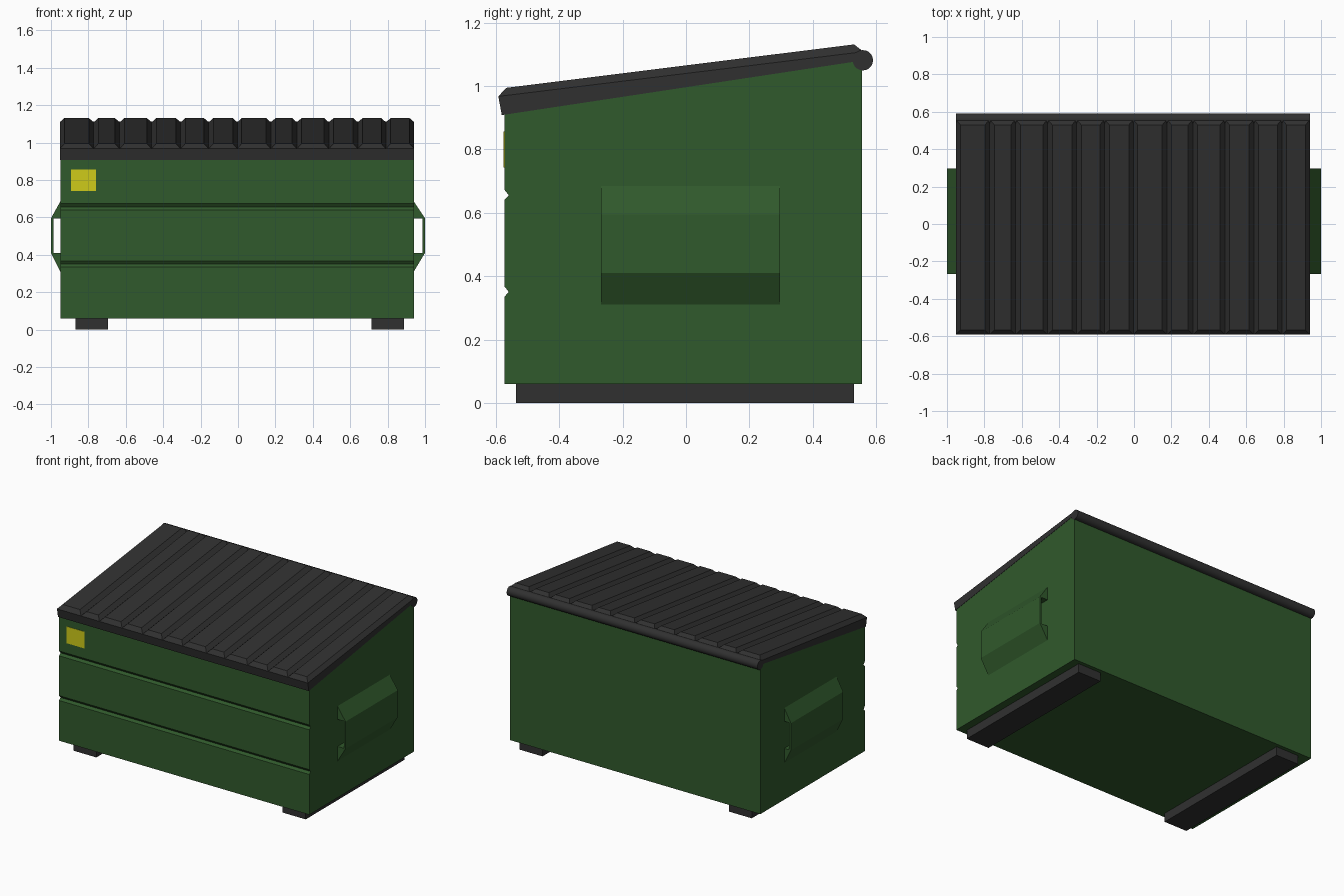
import bpy, bmesh, math

if "Cube" in bpy.data.objects:
    bpy.data.objects.remove(bpy.data.objects["Cube"])


def material(name, rgb):
    m = bpy.data.materials.new(name)
    m.diffuse_color = (*rgb, 1)
    m.use_nodes = True
    m.node_tree.nodes["Principled BSDF"].inputs["Base Color"].default_value = m.diffuse_color
    return m


GREEN = material("green_paint", (0.03, 0.1, 0.025))
BLACK = material("black_plastic", (0.03, 0.03, 0.03))
YELLOW = material("yellow_sticker", (0.62, 0.6, 0.01))


def finish(name, bm, mat):
    bmesh.ops.recalc_face_normals(bm, faces=bm.faces)
    me = bpy.data.meshes.new(name)
    bm.to_mesh(me)
    bm.free()
    me.materials.append(mat)
    ob = bpy.data.objects.new(name, me)
    bpy.context.collection.objects.link(ob)
    return ob


def extrude_x(name, profile, x0, x1, mat):
    """Extrude a (y, z) profile along x."""
    bm = bmesh.new()
    face = bm.faces.new([bm.verts.new((x0, y, z)) for y, z in profile])
    new = bmesh.ops.extrude_face_region(bm, geom=[face])["geom"]
    verts = [v for v in new if isinstance(v, bmesh.types.BMVert)]
    bmesh.ops.translate(bm, verts=verts, vec=(x1 - x0, 0, 0))
    return finish(name, bm, mat)


def extrude_y(name, profile, y0, y1, mat):
    """Extrude an (x, z) profile along y."""
    bm = bmesh.new()
    face = bm.faces.new([bm.verts.new((x, y0, z)) for x, z in profile])
    new = bmesh.ops.extrude_face_region(bm, geom=[face])["geom"]
    verts = [v for v in new if isinstance(v, bmesh.types.BMVert)]
    bmesh.ops.translate(bm, verts=verts, vec=(0, y1 - y0, 0))
    return finish(name, bm, mat)


def box_profile(a0, a1, z0, z1):
    return [(a0, z0), (a1, z0), (a1, z1), (a0, z1)]


X0, X1 = -0.95, 0.94
FRONT, BACK = -0.573, 0.555

# Body with two creased grooves across the front
body = [(FRONT, 0.06)]
for z in (0.335, 0.64):
    body += [(FRONT, z), (FRONT + 0.014, z + 0.015), (FRONT, z + 0.033)]
body += [(FRONT, 0.92), (BACK, 1.09), (BACK, 0.06)]
extrude_x("body", body, X0, X1, GREEN)

# Sloping lid slab
extrude_x("lid", [(-0.581, 0.908), (-0.592, 0.967), (0.56, 1.108), (BACK, 1.08)],
          X0 - 0.003, X1 + 0.002, BLACK)

# Raised lid ribs with bevelled sides, two lids of six
BASE = [(-0.592, 0.967), (0.56, 1.108)]
TOP = [(-0.567, 0.994), (0.53, 1.131)]
edges = [0, 0.181, 0.32, 0.491, 0.646, 0.796, 0.95]
bm = bmesh.new()
for start in (X0 - 0.003, -0.005):
    for a, b in zip(edges, edges[1:]):
        a, b = start + a, min(start + b, X1 + 0.002)
        lo, hi = [[bm.verts.new(p) for p in
                   ((a + i, line[0][0], line[0][1]), (b - i, line[0][0], line[0][1]),
                    (b - i, line[1][0], line[1][1]), (a + i, line[1][0], line[1][1]))]
                  for line, i in ((BASE, 0), (TOP, 0.025))]
        bm.faces.new(hi)
        bm.faces.new(lo)
        for k in range(4):
            n = (k + 1) % 4
            bm.faces.new((lo[k], lo[n], hi[n], hi[k]))
finish("lid_ribs", bm, BLACK)

# Hinge rod along the back edge
rod = [(0.558 + 0.032 * math.cos(t * math.tau / 20), 1.081 + 0.032 * math.sin(t * math.tau / 20))
       for t in range(20)]
hinge = extrude_x("hinge_rod", rod, X0 - 0.003, X1 + 0.002, BLACK)
bpy.context.view_layer.objects.active = hinge
hinge.select_set(True)
bpy.ops.object.shade_smooth_by_angle(angle=math.radians(35))

# Open fork sleeves on both ends
for side, wall, name in ((1, X1, "right"), (-1, X0, "left")):
    tip, inner = side, side * 0.987
    extrude_y(name + "_fork_sleeve",
              [(wall, 0.685), (tip, 0.595), (tip, 0.41), (wall, 0.31),
               (wall, 0.41), (inner, 0.41), (inner, 0.595), (wall, 0.595)],
              -0.268, 0.296, GREEN)

# Skids underneath
for name, a, b in (("left_skid", -0.868, -0.695), ("right_skid", 0.713, 0.887)):
    extrude_y(name, box_profile(a, b, 0, 0.062), -0.536, 0.53, BLACK)

# Sticker on the front
extrude_y("sticker", box_profile(-0.893, -0.758, 0.742, 0.856), FRONT - 0.002, FRONT + 0.005, YELLOW)
